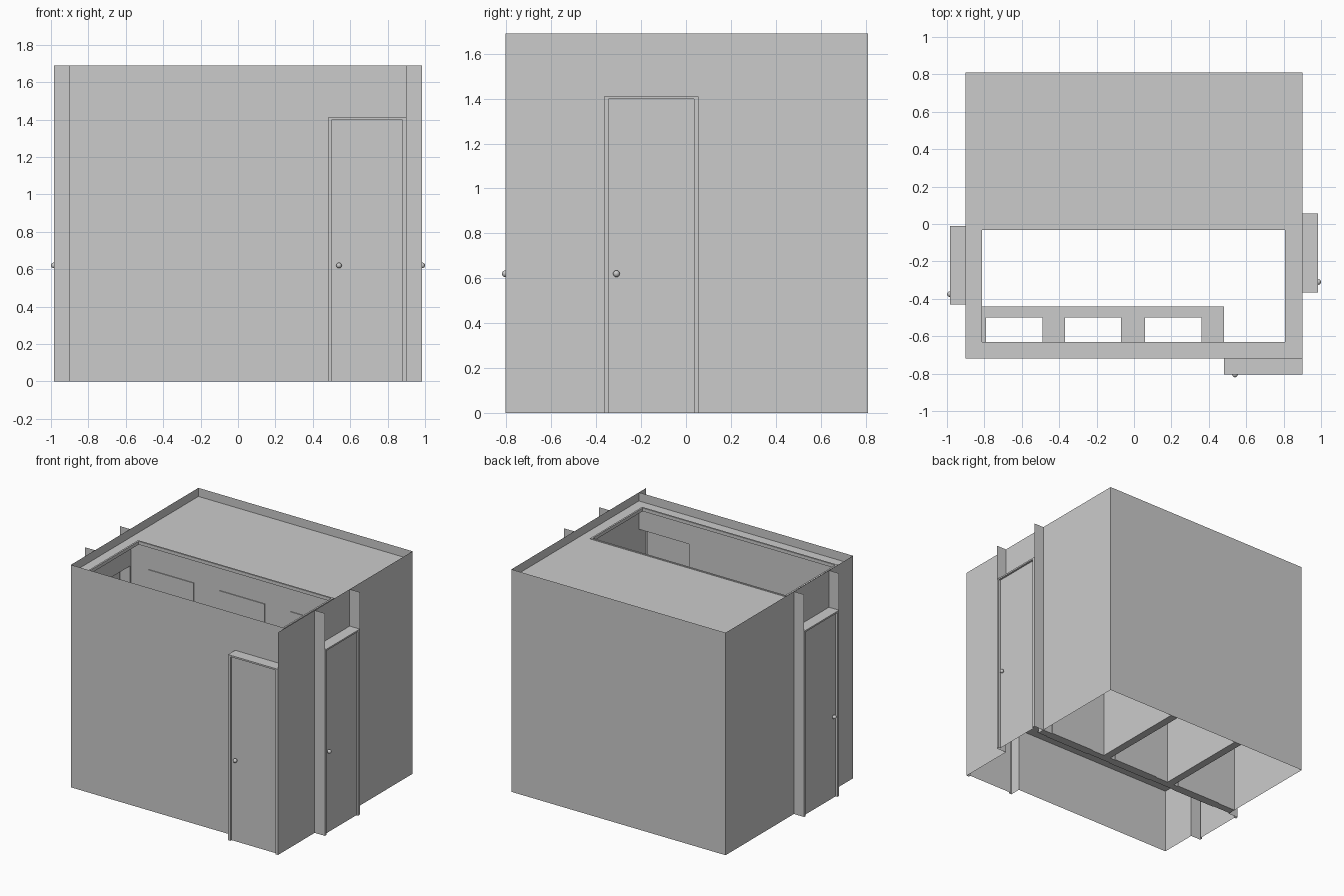
import bpy, bmesh
from mathutils import Vector

if "Cube" in bpy.data.objects:
    bpy.data.objects.remove(bpy.data.objects["Cube"])

H, CEIL, DOOR_H, DOOR_W, OUT = 1.69, 1.625, 1.41, 0.42, 0.085
X, Y0, Y1 = 0.9, -0.72, 0.81


def finish(name, bm):
    bmesh.ops.remove_doubles(bm, verts=bm.verts, dist=0.0001)
    me = bpy.data.meshes.new(name)
    bm.to_mesh(me)
    bm.free()
    ob = bpy.data.objects.new(name, me)
    bpy.context.collection.objects.link(ob)
    return ob


def quad(bm, pts):
    bm.faces.new([bm.verts.new(p) for p in pts])


def box(bm, lo, hi):
    vs = bmesh.ops.create_cube(bm, size=1)["verts"]
    for v in vs:
        v.co = Vector([(a + b) / 2 + c * (b - a) for a, b, c in zip(lo, hi, v.co)])


def box_object(name, *boxes):
    bm = bmesh.new()
    for lo, hi in boxes:
        box(bm, lo, hi)
    return finish(name, bm)


def grid_plate(bm, x_cuts, y_cuts, z, holes):
    # flat plate from a grid of cuts, skipping hole cells
    for i in range(len(x_cuts) - 1):
        for j in range(len(y_cuts) - 1):
            if (i, j) not in holes:
                a, b, c, d = x_cuts[i], x_cuts[i + 1], y_cuts[j], y_cuts[j + 1]
                quad(bm, [(a, c, z), (b, c, z), (b, d, z), (a, d, z)])


def wall(name, p, q, door_at=None):
    # thin wall between two floor points, with an optional doorway
    p, q = Vector((*p, 0)), Vector((*q, 0))
    length = (q - p).length
    d = (q - p) / length
    spans = [(0, length, 0)]
    if door_at is not None:
        e = min(door_at + DOOR_W, length)
        spans = [(0, door_at, 0), (door_at, e, DOOR_H), (e, length, 0)]
    bm = bmesh.new()
    for a, b, z in spans:
        if b - a > 0.001:
            lo, hi = Vector((0, 0, z)), Vector((0, 0, H))
            quad(bm, [p + d * a + lo, p + d * b + lo, p + d * b + hi, p + d * a + hi])
    finish(name, bm)


def knob(name, loc, r=0.015):
    bpy.ops.mesh.primitive_uv_sphere_add(segments=12, ring_count=8, radius=r, location=loc)
    bpy.context.object.name = name
    bpy.ops.object.shade_smooth_by_angle()


def doorway(name, origin, u, n, knob_u, first_fin):
    o, u, n = Vector((*origin, 0)), Vector((*u, 0)), Vector((*n, 0))

    def at(a, b, z):
        return o + u * a + n * b + Vector((0, 0, z))

    bm = bmesh.new()
    # side fins and header
    for a, top in ((0, first_fin), (DOOR_W, H)):
        quad(bm, [at(a, 0, 0), at(a, OUT, 0), at(a, OUT, top), at(a, 0, top)])
    quad(bm, [at(0, 0, DOOR_H), at(DOOR_W, 0, DOOR_H), at(DOOR_W, OUT, DOOR_H), at(0, OUT, DOOR_H)])
    # trim and its inner return
    t, back, top = 0.02, OUT - 0.015, DOOR_H - 0.012
    outer = [(0, 0), (0, DOOR_H), (DOOR_W, DOOR_H), (DOOR_W, 0)]
    inner = [(t, 0), (t, top), (DOOR_W - t, top), (DOOR_W - t, 0)]
    for i in range(3):
        a, b, c, d = outer[i], outer[i + 1], inner[i + 1], inner[i]
        quad(bm, [at(k[0], OUT, k[1]) for k in (a, b, c, d)])
        quad(bm, [at(d[0], OUT, d[1]), at(c[0], OUT, c[1]), at(c[0], back, c[1]), at(d[0], back, d[1])])
    finish(name + "_frame", bm)
    # door leaf
    bm = bmesh.new()
    quad(bm, [at(k[0], back, k[1]) for k in inner])
    finish(name + "_leaf", bm)
    knob(name + "_knob", at(knob_u, OUT, 0.62))


# outer walls
wall("front_wall", (-X, Y0), (X, Y0), 0.48 + X)
wall("back_wall", (-X, Y1), (X, Y1))
wall("right_wall", (X, Y0), (X, Y1), -0.365 - Y0)
wall("left_wall", (-X, Y0), (-X, Y1), -0.43 - Y0)

# three entrances
doorway("front_door", (0.48, Y0), (1, 0), (0, -1), 0.06, DOOR_H)
doorway("right_door", (X, -0.365), (0, 1), (1, 0), 0.055, H)
doorway("left_door", (-X, -0.43), (0, 1), (-1, 0), 0.055, H)

# ceiling with skylight opening
bm = bmesh.new()
grid_plate(bm, [-X, -0.82, 0.82, X], [Y0, -0.64, -0.025, Y1], CEIL, {(1, 1)})
finish("ceiling", bm)

# skylight rim
z0, z1 = CEIL - 0.02, CEIL + 0.005
box_object("skylight_rim",
           ((-0.825, -0.645, z0), (0.82, -0.632, z1)), ((-0.825, -0.033, z0), (0.82, -0.02, z1)),
           ((-0.825, -0.632, z0), (-0.812, -0.033, z1)), ((0.807, -0.632, z0), (0.82, -0.033, z1)))

# stall front wall and dividers
box_object("stall_front", ((-X, 0.0, 0), (X, 0.055, CEIL)))
for i, x in enumerate((-0.3, 0.3)):
    box_object(f"stall_divider_{i + 1}", ((x - 0.03, 0.055, 0), (x + 0.03, Y1, CEIL)))

# stall doors
for i in range(3):
    x = -0.75 + 0.595 * i
    box_object(f"stall_door_{i + 1}", ((x, -0.006, 0), (x + 0.38, 0.061, 1.42)))
    knob(f"stall_knob_{i + 1}", (x + 0.33, -0.015, 0.62))

# counter with three basin openings
xs = [-X, -0.79, -0.49, -0.37, -0.07, 0.06, 0.36, 0.48]
ys = [Y0, -0.66, -0.5, -0.44]
bm = bmesh.new()
grid_plate(bm, xs, ys, 0.5, {(1, 1), (3, 1), (5, 1)})
bmesh.ops.remove_doubles(bm, verts=bm.verts, dist=0.0001)
ext = bmesh.ops.extrude_face_region(bm, geom=bm.faces[:], use_keep_orig=True)
for v in ext["geom"]:
    if isinstance(v, bmesh.types.BMVert):
        v.co.z += 0.06
bmesh.ops.recalc_face_normals(bm, faces=bm.faces)
finish("basin_counter", bm)
